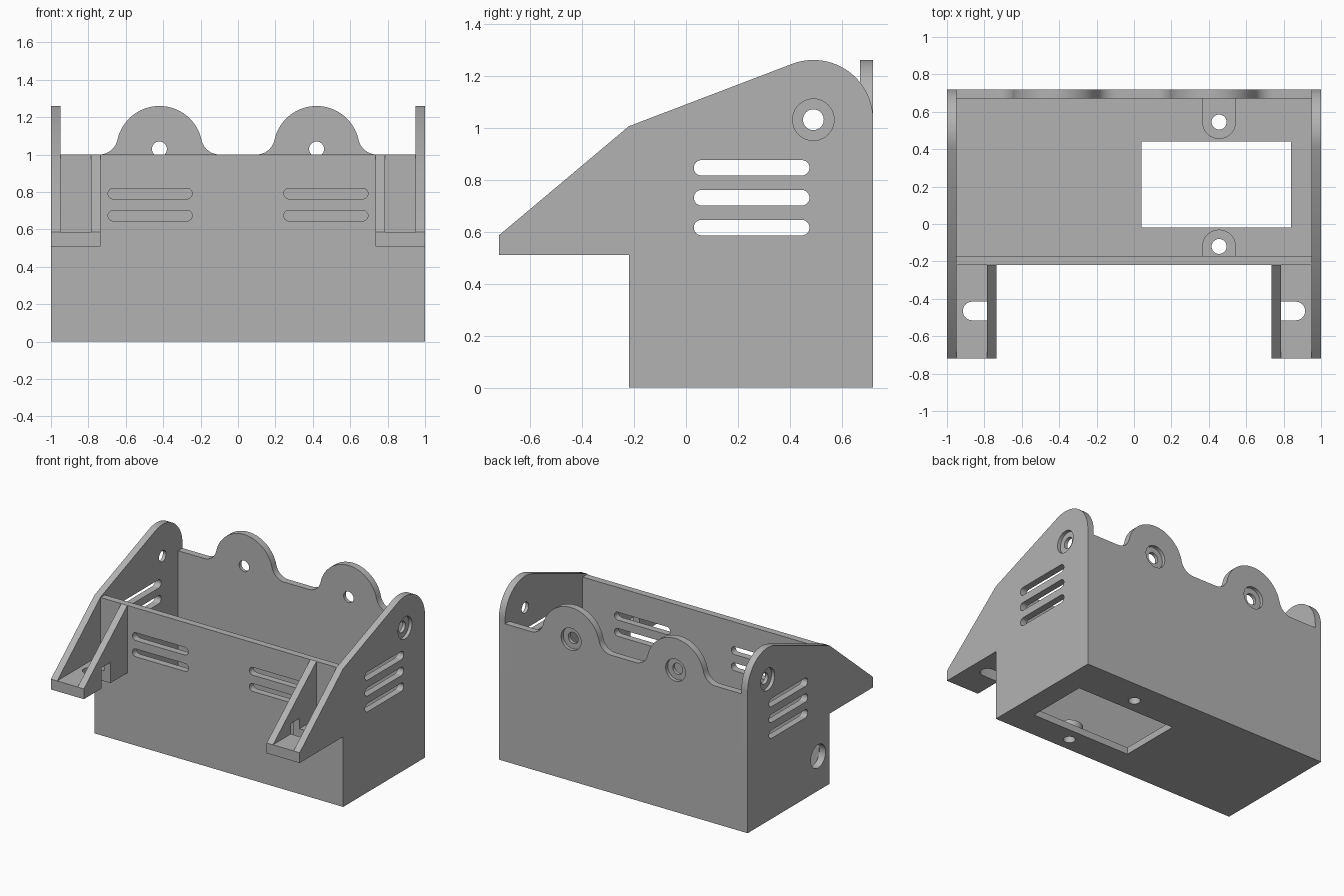
import bpy
import bmesh
from math import cos, sin, radians, degrees, atan2, sqrt

if "Cube" in bpy.data.objects:
    bpy.data.objects.remove(bpy.data.objects["Cube"], do_unlink=True)

# Single plain grey plastic
grey = bpy.data.materials.new("grey_plastic")
grey.use_nodes = True
GREY = (0.45, 0.45, 0.45, 1)
grey.diffuse_color = GREY
grey.node_tree.nodes["Principled BSDF"].inputs["Base Color"].default_value = GREY


def arc(u, v, r, start, end, n=16):
    angles = [radians(start + (end - start) * i / n) for i in range(n + 1)]
    return [(u + r * cos(a), v + r * sin(a)) for a in angles]


def circle(u, v, r):
    return arc(u, v, r, 0, 360, 40)[:-1]


def rect(u0, u1, v0, v1):
    return [(u0, v0), (u1, v0), (u1, v1), (u0, v1)]


def slot(u0, u1, v0, v1):
    r, v = (v1 - v0) / 2, (v0 + v1) / 2
    return arc(u1 - r, v, r, -90, 90, 12) + arc(u0 + r, v, r, 90, 270, 12)


def prism(name, outline, axis, a, b):
    """Extrude a 2D outline along an axis between a and b."""
    place = {"x": lambda u, v, w: (w, u, v),
             "y": lambda u, v, w: (u, w, v),
             "z": lambda u, v, w: (u, v, w)}[axis]
    bm = bmesh.new()
    low = [bm.verts.new(place(u, v, a)) for u, v in outline]
    high = [bm.verts.new(place(u, v, b)) for u, v in outline]
    bm.faces.new(low)
    bm.faces.new(high)
    for i in range(len(low)):
        j = (i + 1) % len(low)
        bm.faces.new((low[i], low[j], high[j], high[i]))
    bmesh.ops.recalc_face_normals(bm, faces=bm.faces)
    mesh = bpy.data.meshes.new(name)
    bm.to_mesh(mesh)
    bm.free()
    mesh.materials.append(grey)
    obj = bpy.data.objects.new(name, mesh)
    bpy.context.collection.objects.link(obj)
    return obj


def finish(obj, cuts=()):
    """Cut (outline, axis, a, b) prisms out of a part, then shade it."""
    bpy.ops.object.select_all(action="DESELECT")
    obj.select_set(True)
    bpy.context.view_layer.objects.active = obj
    for cut in cuts:
        cutter = prism("cutter", *cut)
        cutter.hide_render = True
        mod = obj.modifiers.new("cut", "BOOLEAN")
        mod.operation, mod.solver, mod.object = "DIFFERENCE", "EXACT", cutter
        bpy.ops.object.modifier_apply(modifier=mod.name)
        bpy.data.objects.remove(cutter, do_unlink=True)
    bpy.ops.object.shade_smooth_by_angle(angle=radians(30))


WALL = 0.05
FRONT, BACK = -0.22, 0.72
INNER = 1 - WALL
EAR_R, EAR_Z = 0.23, 1.03
TRAY_FRONT, TRAY_LOW, TRAY_TOP = -0.72, 0.51, 0.585

# Side panels, with rounded rear ears, vents and countersunk holes
EAR_Y = BACK - EAR_R
side_outline = ([(FRONT, 0), (BACK, 0)] + arc(EAR_Y, EAR_Z, EAR_R, 0, 110.8, 28)
                + [(FRONT, 1.005), (TRAY_FRONT, TRAY_TOP), (TRAY_FRONT, TRAY_LOW), (FRONT, TRAY_LOW)])
for side, label in ((1, "left"), (-1, "right")):
    panel = prism(label + "_side_panel", side_outline, "x", side * INNER, side)
    through = ("x", side * 0.9, side * 1.1)
    cuts = [(slot(0.03, 0.475, z, z + 0.06), *through) for z in (0.585, 0.7, 0.815)]
    cuts.append((circle(EAR_Y, EAR_Z, 0.04), *through))
    cuts.append((circle(EAR_Y, EAR_Z, 0.08), "x", side * 0.975, side * 1.1))
    if side < 0:
        # Cable opening
        cuts.append((circle(-0.09, 0.25, 0.085), *through))
    finish(panel, cuts)

    # Front bracket: inner rib with a notch, and a slotted tray
    rib_outline = [(FRONT, TRAY_LOW), (FRONT, 1), (TRAY_FRONT, TRAY_TOP), (TRAY_FRONT, TRAY_LOW)]
    rib = prism(label + "_bracket_rib", rib_outline, "x", side * 0.735, side * 0.785)
    finish(rib, [(rect(-0.515, -0.415, 0.4, 0.66), "x", side * 0.7, side * 0.8)])
    tray = prism(label + "_bracket_tray", rect(TRAY_FRONT, FRONT, TRAY_LOW, TRAY_TOP),
                 "x", side * 0.785, side * INNER)
    ends = sorted((side * 0.65, side * 0.915))
    finish(tray, [(slot(*ends, -0.515, -0.415), "z", 0.4, 0.7)])

# Front wall with vents
front_wall = prism("front_wall", rect(-INNER, INNER, 0, 1), "y", FRONT, FRONT + WALL)
finish(front_wall, [(slot(x, x + 0.45, z, z + 0.057), "y", -0.3, -0.1)
                    for x in (-0.695, 0.245) for z in (0.645, 0.763)])

# Back wall with two filleted round ears
EAR_X, FILLET = 0.42, 0.1
rise = 1 + FILLET - EAR_Z
reach = sqrt((EAR_R + FILLET) ** 2 - rise ** 2)
tilt = degrees(atan2(rise, reach))
back_outline = [(-INNER, 0), (INNER, 0), (INNER, 1)]
for x in (EAR_X, -EAR_X):
    back_outline += arc(x + reach, 1 + FILLET, FILLET, -90, tilt - 180, 10)
    back_outline += arc(x, EAR_Z, EAR_R, tilt, 180 - tilt, 32)[1:-1]
    back_outline += arc(x - reach, 1 + FILLET, FILLET, -tilt, -90, 10)
back_outline.append((-INNER, 1))
back_wall = prism("back_wall", back_outline, "y", BACK - WALL, BACK)
finish(back_wall, [(circle(x, EAR_Z, r), "y", y, 0.8)
                   for x in (EAR_X, -EAR_X) for r, y in ((0.04, 0.6), (0.08, 0.695))])

# Floor with a rectangular opening and two screw holes
BOSS_X, REAR_Y, FORE_Y = 0.455, 0.545, -0.12
screw_holes = [(circle(BOSS_X, y, 0.04), "z", -0.1, 0.2) for y in (REAR_Y, FORE_Y)]
floor = prism("floor", rect(-INNER, INNER, FRONT + WALL, BACK - WALL), "z", 0, WALL)
finish(floor, screw_holes + [(rect(0.04, 0.84, -0.02, 0.44), "z", -0.1, 0.2)])

# Round-ended screw bosses against the walls
for name, y, wall_y, start in (("rear_boss", REAR_Y, BACK - WALL, 180),
                               ("front_boss", FORE_Y, FRONT + WALL, 0)):
    tip = arc(BOSS_X, y, 0.09, start, start + 180, 20)
    outline = tip + [(tip[-1][0], wall_y), (tip[0][0], wall_y)]
    finish(prism(name, outline, "z", WALL, 0.1), screw_holes)
